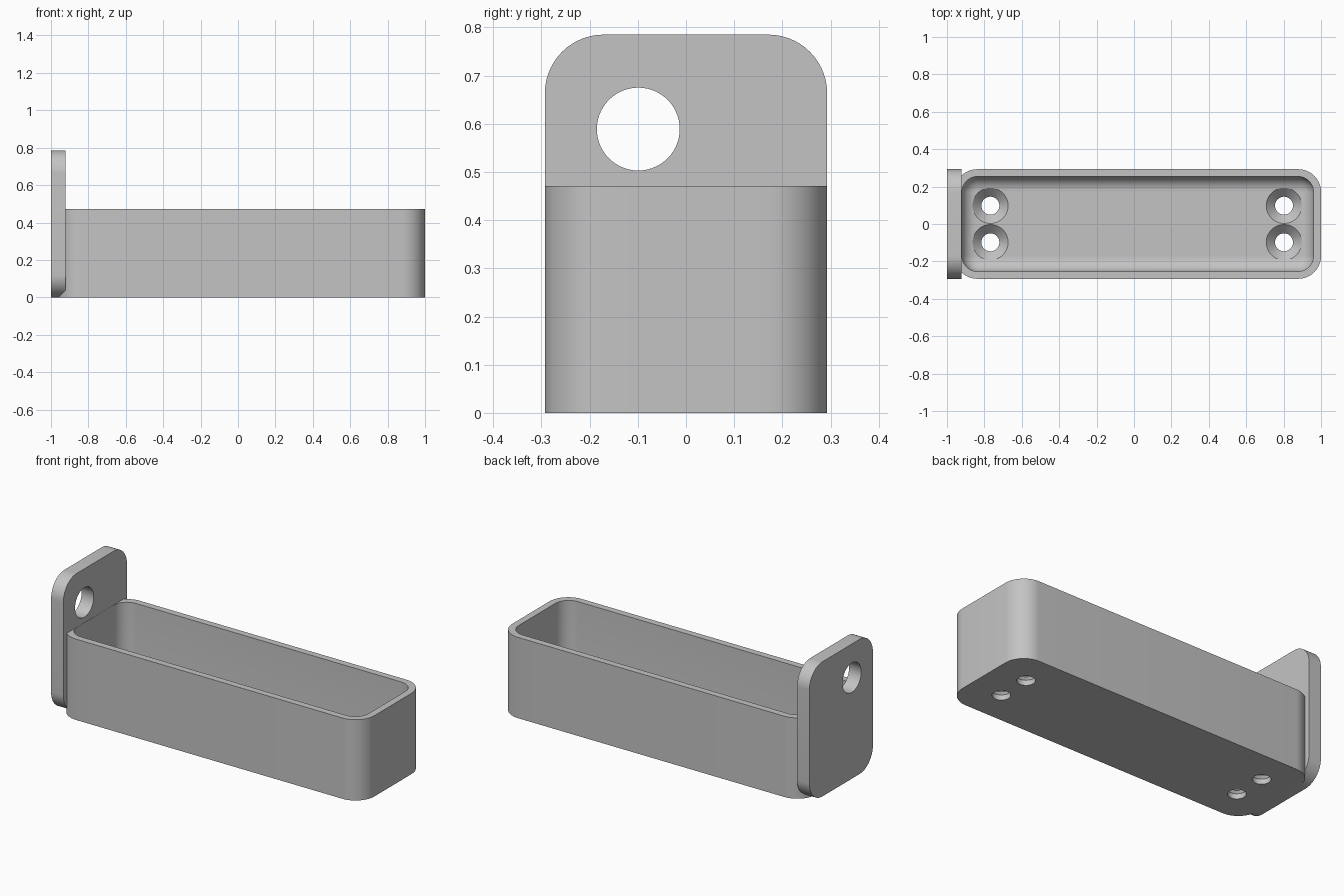
import bpy, bmesh
from math import sin, cos, pi
from mathutils import Matrix, Vector

if "Cube" in bpy.data.objects:
    bpy.data.objects.remove(bpy.data.objects["Cube"])

grey = bpy.data.materials.new("plain_grey")
grey.use_nodes = True
grey.diffuse_color = (0.55, 0.55, 0.55, 1)
grey.node_tree.nodes["Principled BSDF"].inputs["Base Color"].default_value = grey.diffuse_color

# Maps a profile drawn in (y, z) and extruded along x
UPRIGHT = Matrix(((0, 0, 1, 0), (1, 0, 0, 0), (0, 1, 0, 0), (0, 0, 0, 1)))
SEG = 14


def ring(hx, hy, r, z, cx=0, cy=0):
    """Rounded rectangle outline; a circle when both half sizes equal r."""
    pts = []
    for q, (sx, sy) in enumerate(((1, 1), (-1, 1), (-1, -1), (1, -1))):
        for i in range(SEG + 1):
            a = (q + i / SEG) * pi / 2
            pts.append(Vector((cx + sx * (hx - r) + r * cos(a),
                               cy + sy * (hy - r) + r * sin(a), z)))
    return pts


def circle(r, z, cx, cy):
    return ring(r, r, r, z, cx, cy)


def loft(bm, rings, matrix=Matrix()):
    """Closed skin through a list of outlines, capped at both ends."""
    part = bmesh.new()
    loops = [[part.verts.new(matrix @ p) for p in pts] for pts in rings]
    for a, b in zip(loops, loops[1:]):
        for i in range(len(a)):
            j = (i + 1) % len(a)
            part.faces.new((a[i], a[j], b[j], b[i]))
    part.faces.new(loops[0][::-1])
    part.faces.new(loops[-1])
    bmesh.ops.remove_doubles(part, verts=part.verts, dist=1e-5)
    bmesh.ops.recalc_face_normals(part, faces=part.faces)
    temp = bpy.data.meshes.new("temp")
    part.to_mesh(temp)
    part.free()
    bm.from_mesh(temp)
    bpy.data.meshes.remove(temp)


def make(name, lofts, matrix=Matrix()):
    bm = bmesh.new()
    for rings in lofts:
        loft(bm, rings, matrix)
    mesh = bpy.data.meshes.new(name)
    bm.to_mesh(mesh)
    bm.free()
    mesh.materials.append(grey)
    obj = bpy.data.objects.new(name, mesh)
    bpy.context.collection.objects.link(obj)
    return obj


def cut(obj, cutter):
    """Subtract the cutter, then smooth the rounded surfaces."""
    cutter.hide_render = True
    mod = obj.modifiers.new("holes", "BOOLEAN")
    mod.operation = "DIFFERENCE"
    mod.solver = "EXACT"
    mod.object = cutter
    bpy.ops.object.select_all(action="DESELECT")
    bpy.context.view_layer.objects.active = obj
    obj.select_set(True)
    bpy.ops.object.modifier_apply(modifier=mod.name)
    bpy.data.objects.remove(cutter)
    bpy.ops.object.shade_smooth_by_angle(angle=pi / 6)


# Tray: outer wall, rim, inner wall, and a fillet down to the floor
half_y, height, floor, fillet = 0.293, 0.471, 0.078, 0.078
outer_cx, outer_hx = 0.02, 0.98
inner_hx, inner_hy, inner_r = 0.94, 0.254, 0.085
rings = [ring(outer_hx, half_y, 0.122, z, outer_cx) for z in (0, height)]
rings.append(ring(inner_hx, inner_hy, inner_r, height, outer_cx))
for i in range(11):
    a = i / 10 * pi / 2
    d = fillet * (1 - cos(a))
    rings.append(ring(inner_hx - d, inner_hy - d, inner_r - d,
                      floor + fillet * (1 - sin(a)), outer_cx))
tray = make("tray", [rings])

# Four countersunk screw holes through the floor
screws = make("screw_hole_cutter", [
    [circle(r, z, x, y) for r, z in ((0.048, -0.05), (0.048, 0.03), (0.095, 0.0775), (0.095, 0.2))]
    for x in (-0.768, 0.802) for y in (-0.098, 0.098)])
cut(tray, screws)

# Upright end plate with an off-centre round hole
top = 0.785
plate = make("end_plate", [[ring(half_y, top / 2, 0.122, x, 0, top / 2)
                            for x in (-1, -0.921)]], UPRIGHT)
plate_hole = make("plate_hole_cutter", [[circle(0.086, x, -0.099, 0.589)
                                         for x in (-1.1, -0.8)]], UPRIGHT)
cut(plate, plate_hole)
